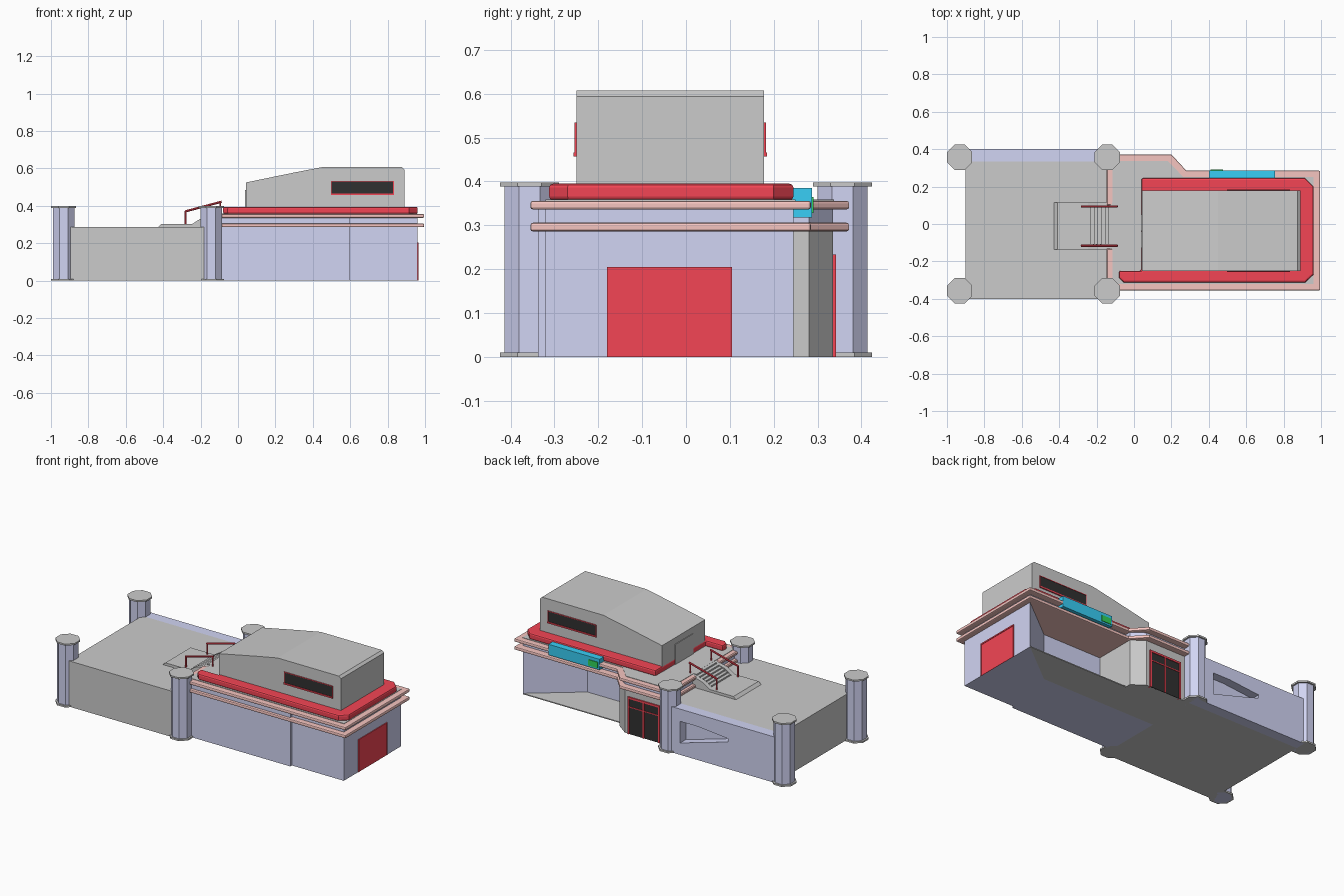
import bpy, bmesh, math
from mathutils import Vector

if "Cube" in bpy.data.objects:
    bpy.data.objects.remove(bpy.data.objects["Cube"])


def mat(name, r, g, b):
    m = bpy.data.materials.new(name)
    m.diffuse_color = (r, g, b, 1)
    m.use_nodes = True
    m.node_tree.nodes["Principled BSDF"].inputs["Base Color"].default_value = m.diffuse_color
    return m


BLUE = mat("lavender_blue", .64, .66, .90)
RED = mat("red", .90, .06, .09)
PINK = mat("salmon", .92, .56, .53)
BLACK = mat("black", .03, .03, .03)
SIGN = mat("sign_blue", .04, .62, .92)
GREEN = mat("green", .03, .65, .1)


def prism(name, pts, lo, hi, m=None, axis='z', bevel=0, segs=1):
    """Extrude a 2D outline from lo to hi along z (x,y points) or y (x,z points)."""
    bm = bmesh.new()
    put = (lambda p: (p[0], p[1], lo)) if axis == 'z' else (lambda p: (p[0], lo, p[1]))
    f = bm.faces.new([bm.verts.new(put(p)) for p in pts])
    r = bmesh.ops.extrude_face_region(bm, geom=[f])
    vs = [e for e in r['geom'] if isinstance(e, bmesh.types.BMVert)]
    d = Vector((0, 0, hi - lo)) if axis == 'z' else Vector((0, hi - lo, 0))
    bmesh.ops.translate(bm, verts=vs, vec=d)
    bmesh.ops.recalc_face_normals(bm, faces=bm.faces)
    me = bpy.data.meshes.new(name)
    bm.to_mesh(me)
    bm.free()
    ob = bpy.data.objects.new(name, me)
    bpy.context.collection.objects.link(ob)
    if m:
        me.materials.append(m)
    if bevel:
        b = ob.modifiers.new("bevel", 'BEVEL')
        b.width, b.segments, b.angle_limit = bevel, segs, math.radians(60)
    return ob


def box(name, x0, x1, y0, y1, z0, z1, m=None, bevel=0):
    return prism(name, [(x0, y0), (x1, y0), (x1, y1), (x0, y1)], z0, z1, m, bevel=bevel)


def octagon(x, y, flat):
    r = flat / math.cos(math.pi / 8)
    return [(x + r * math.cos(math.pi / 8 + i * math.pi / 4),
             y + r * math.sin(math.pi / 8 + i * math.pi / 4)) for i in range(8)]


def rod(name, a, b, r, m):
    a, b = Vector(a), Vector(b)
    bpy.ops.mesh.primitive_cylinder_add(vertices=8, radius=r, depth=(b - a).length,
                                        location=(a + b) / 2)
    ob = bpy.context.object
    ob.name = name
    ob.rotation_euler = (b - a).to_track_quat('Z', 'Y').to_euler()
    ob.data.materials.append(m)


# Terrace block and its rear wall with a slanted recess
box("terrace", -.90, -.12, -.40, .335, 0, .287)
wall = box("terrace_rear_wall", -.90, -.12, .335, .40, 0, .287, BLUE)
cut = prism("recess_cutter", [(-.24, .075), (-.24, .21), (-.36, .21), (-.57, .19),
                              (-.57, .17), (-.47, .14)], .345, .45, BLUE, axis='y')
cut.hide_render = True
cut.hide_viewport = True
mod = wall.modifiers.new("recess", 'BOOLEAN')
mod.operation, mod.object, mod.solver = 'DIFFERENCE', cut, 'EXACT'

# Corner pillars
for x in (-.932, -.143):
    for y in (-.357, .357):
        prism("pillar_shaft", octagon(x, y, .057), 0, .39, BLUE)
        prism("pillar_base", octagon(x, y, .067), 0, .01)
        prism("pillar_cap", octagon(x, y, .067), .388, .398)

# Main hall with a recessed rear porch, and the grey entrance block
prism("hall_body", [(-.12, -.338), (.60, -.338), (.60, -.322), (.96, -.322), (.96, .245),
                    (.67, .02), (-.12, .02)], 0, .29, BLUE)
prism("entrance_block", [(-.12, .02), (.265, .02), (.265, .28), (.19, .335),
                         (-.12, .335)], 0, .29)
prism("porch_floor", [(.265, .02), (.67, .02), (.96, .245), (.265, .245)], 0, .006)
prism("frieze", [(-.115, -.338), (.60, -.338), (.60, -.322), (.96, -.322), (.96, .245),
                 (.265, .245), (.265, .28), (.19, .335), (-.115, .335)], .288, .352, BLUE)

# Two projecting bands, with side pieces beside the stair opening
outline = [(-.115, -.355), (.995, -.355), (.995, .285), (.28, .285), (.20, .372), (-.115, .372)]
for z in (.286, .336):
    prism("trim_band", outline, z, z + .02, PINK, bevel=.006, segs=2)
    for y0, y1 in ((-.31, -.13), (.10, .31)):
        box("trim_band_side", -.147, -.11, y0, y1, z, z + .02, PINK, .005)
for y0, y1 in ((-.31, -.13), (.10, .31)):
    box("terrace_side_wall", -.125, -.10, y0, y1, .28, .35, BLUE)
prism("flat_roof", [(-.115, -.32), (.96, -.32), (.96, .25), (.265, .25), (.18, .338),
                    (-.115, .338)], .35, .3585)

# Red parapet
prism("red_parapet", [(.04, .245), (.915, .245), (.96, .20), (.96, -.27), (.915, -.312),
                      (-.055, -.312), (-.08, -.288), (-.08, -.25), (.04, -.25)],
      .357, .395, RED, bevel=.009, segs=2)

# Upper storey with sloping roof
prism("upper_storey", [(.042, .357), (.042, .525), (.30, .578), (.45, .607), (.875, .607),
                       (.89, .594), (.89, .357)], -.25, .178, axis='y')
for y0, y1 in ((-.128, -.041), (-.037, .05)):
    box("upper_door", .038, .05, y0, y1, .357, .485)

# Strip windows on both long sides
for face, out in ((-.25, -1), (.178, 1)):
    def strip(name, x0, x1, z0, z1, d, m):
        ys = sorted((face - out * .004, face + out * d))
        box(name, x0, x1, ys[0], ys[1], z0, z1, m)
    strip("window_glass", .50, .83, .465, .532, .002, BLACK)
    strip("window_sill", .496, .834, .457, .466, .007, RED)
    strip("window_head", .496, .834, .530, .534, .004, RED)
    for x in (.496, .830):
        strip("window_jamb", x, x + .004, .466, .532, .004, RED)

# Shutter door on the right end
box("shutter_door", .95, .962, -.175, .10, 0, .20, RED)
box("shutter_frame_top", .95, .965, -.18, .105, .197, .205, RED)
for y in (-.18, .10):
    box("shutter_frame_side", .95, .965, y, y + .005, 0, .2, RED)

# Glazed entrance at the back
box("entrance_glass", -.05, .165, .32, .337, 0, .225, BLACK)
for x in (-.055, .053, .158):
    box("entrance_post", x, x + .010, .32, .342, 0, .225, RED)
box("entrance_lintel", -.055, .168, .32, .342, .222, .234, RED)
box("entrance_transom", -.05, .165, .32, .340, .168, .174, RED)

# Blank sign board
box("sign_board", .40, .755, .243, .287, .318, .385, SIGN)
box("sign_green_panel", .41, .475, .28, .291, .328, .365, GREEN)

# Landing and stairs up to the roof
prism("landing", [(-.435, .28), (-.41, .303), (-.115, .303), (-.115, .28)], -.135, .115, axis='y')
steps = 6
for i in range(steps):
    box("step", -.235 + i * .02, -.11, -.108, .088, .30, .303 + (i + 1) * .055 / steps)
for y0, y1 in ((-.135, -.108), (.088, .115)):
    prism("stair_cheek", [(-.25, .30), (-.195, .335), (-.11, .358), (-.11, .30)], y0, y1, axis='y')

# Handrails
for y in (-.116, .094):
    rod("rail_post_low", (-.28, y, .30), (-.28, y, .372), .005, RED)
    rod("rail_post_high", (-.095, y, .355), (-.095, y, .42), .005, RED)
    rod("handrail", (-.283, y, .37), (-.088, y, .422), .006, RED)
